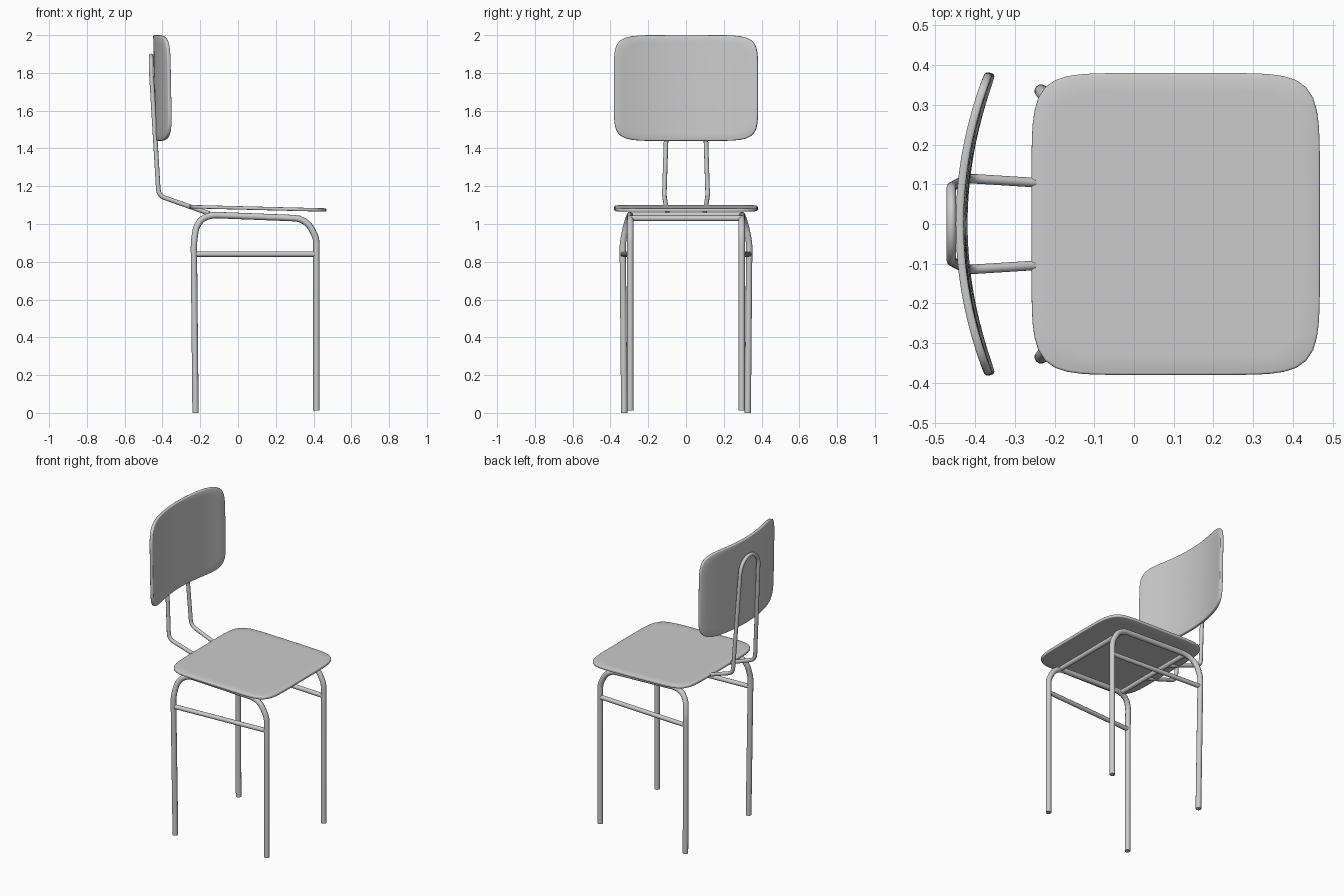
import bpy, bmesh, math
from mathutils import Vector

if "Cube" in bpy.data.objects:
    bpy.data.objects.remove(bpy.data.objects["Cube"])


def activate(obj):
    bpy.ops.object.select_all(action='DESELECT')
    obj.select_set(True)
    bpy.context.view_layer.objects.active = obj


def fillet(points, radius, steps=4):
    """Round the inner corners of a polyline with short quadratic bends."""
    pts = [Vector(p) for p in points]
    out = [pts[0]]
    for a, b, c in zip(pts, pts[1:], pts[2:]):
        da, dc = a - b, c - b
        r = min(radius, da.length * 0.48, dc.length * 0.48)
        p, q = b + da.normalized() * r, b + dc.normalized() * r
        for i in range(steps + 1):
            t = i / steps
            out.append(p * (1 - t) ** 2 + b * 2 * t * (1 - t) + q * t ** 2)
    return out + [pts[-1]]


def tube(name, points, radius):
    curve = bpy.data.curves.new(name, 'CURVE')
    curve.dimensions = '3D'
    curve.bevel_depth = radius
    curve.bevel_resolution = 4
    curve.use_fill_caps = True
    spline = curve.splines.new('POLY')
    spline.points.add(len(points) - 1)
    for sp, p in zip(spline.points, points):
        sp.co = (*p, 1)
    obj = bpy.data.objects.new(name, curve)
    bpy.context.collection.objects.link(obj)
    activate(obj)
    bpy.ops.object.convert(target='MESH')
    bpy.ops.object.shade_smooth_by_angle(angle=math.radians(40))
    return bpy.context.object


def panel(name, place, thickness, power=7, count=96, rings=8):
    """Rounded-square sheet; place(u, v) maps the -1..1 square into space."""
    bm = bmesh.new()
    center = bm.verts.new(place(0, 0))
    prev = None
    for k in range(1, rings + 1):
        ring = []
        for i in range(count):
            a = 2 * math.pi * i / count
            c, s = math.cos(a), math.sin(a)
            r = k / rings * (abs(c) ** power + abs(s) ** power) ** (-1 / power)
            ring.append(bm.verts.new(place(r * c, r * s)))
        for i in range(count):
            j = (i + 1) % count
            if prev:
                bm.faces.new((prev[i], ring[i], ring[j], prev[j]))
            else:
                bm.faces.new((center, ring[i], ring[j]))
        prev = ring
    mesh = bpy.data.meshes.new(name)
    bm.to_mesh(mesh)
    bm.free()
    obj = bpy.data.objects.new(name, mesh)
    bpy.context.collection.objects.link(obj)
    solid = obj.modifiers.new('Thickness', 'SOLIDIFY')
    solid.thickness = thickness
    solid.offset = 0
    bevel = obj.modifiers.new('Soft edge', 'BEVEL')
    bevel.width = 0.005
    bevel.segments = 2
    bevel.limit_method = 'ANGLE'
    bevel.angle_limit = math.radians(50)
    activate(obj)
    bpy.ops.object.shade_smooth_by_angle(angle=math.radians(40))
    return obj


# Seat: thin board sloping slightly down towards +x
panel('seat', lambda u, v: (0.105 + 0.363 * u, 0.38 * v, 1.083 - 0.009 * u), 0.018)

# Backrest: upright board curved around the sitter
panel('backrest',
      lambda u, v: (-0.434 - 0.005 * v + 0.072 * u * u, 0.38 * u, 1.72 + 0.28 * v),
      0.02)

# Side frames: each is one bent tube forming both legs and the seat rail
for side, s in (('left', -1), ('right', 1)):
    legs = [(-0.225, 0.327 * s, 0), (-0.234, 0.335 * s, 0.90),
            (-0.222, 0.318 * s, 0.985), (-0.19, 0.304 * s, 1.03),
            (-0.135, 0.296 * s, 1.048), (0.325, 0.295 * s, 1.03),
            (0.375, 0.295 * s, 1.0), (0.415, 0.295 * s, 0.925),
            (0.415, 0.295 * s, 0.012)]
    tube(side + '_leg_frame', fillet(legs, 0.025, 2), 0.017)
    tube(side + '_stretcher',
         [(-0.232, 0.333 * s, 0.84), (0.415, 0.297 * s, 0.84)], 0.014)

# Cross rails under the seat
for name, x, z in (('front_cross_rail', 0.325, 1.03), ('rear_cross_rail', -0.15, 1.047)):
    tube(name, [(x, -0.296, z), (x, 0.296, z)], 0.015)

# Back support: one looped tube from under the seat to behind the backrest
half = [(-0.15, 0.098, 1.055), (-0.42, 0.115, 1.15), (-0.459, 0.094, 1.80)]
arch = [(-0.46, 0.094 * math.cos(math.pi * i / 12), 1.80 + 0.09 * math.sin(math.pi * i / 12))
        for i in range(1, 12)]
lower = fillet(half, 0.035)
tube('back_support', lower + arch + [(p[0], -p[1], p[2]) for p in reversed(lower)], 0.012)

# Settle the model around x = 0
bpy.ops.object.select_all(action='DESELECT')
